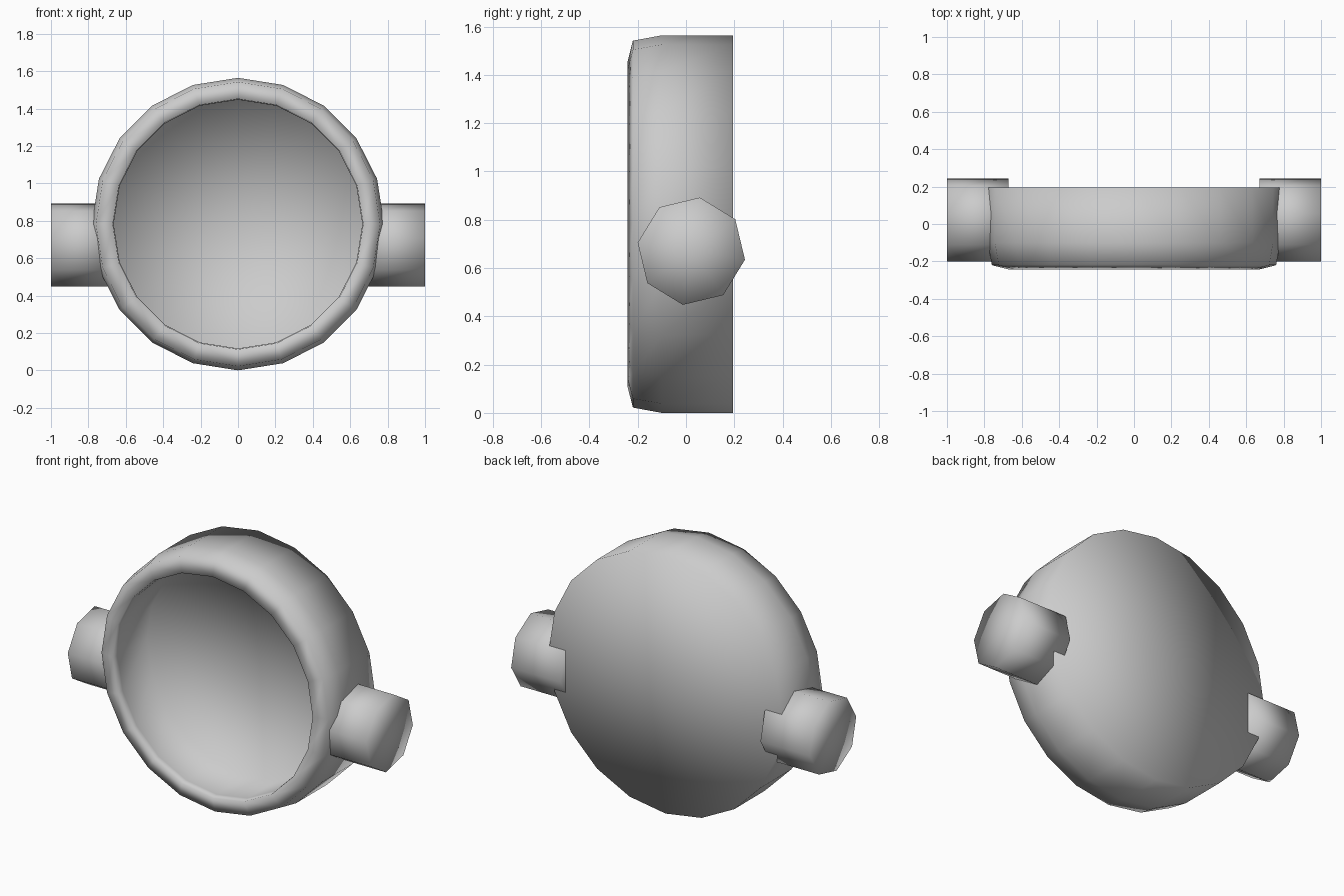
import bpy, bmesh, math

if "Cube" in bpy.data.objects:
    bpy.data.objects.remove(bpy.data.objects["Cube"])


def loft(name, rings):
    """Skin a list of equal-length vertex rings and cap both ends."""
    bm = bmesh.new()
    loops = [[bm.verts.new(p) for p in ring] for ring in rings]
    n = len(loops[0])
    for a, b in zip(loops, loops[1:]):
        for i in range(n):
            j = (i + 1) % n
            bm.faces.new((a[i], a[j], b[j], b[i]))
    caps = [bm.faces.new(loops[0]), bm.faces.new(loops[-1])]
    bmesh.ops.recalc_face_normals(bm, faces=bm.faces)
    bmesh.ops.poke(bm, faces=caps)
    for f in bm.faces:
        f.smooth = True
    mesh = bpy.data.meshes.new(name)
    bm.to_mesh(mesh)
    bm.free()
    obj = bpy.data.objects.new(name, mesh)
    bpy.context.collection.objects.link(obj)
    return obj


def dish_ring(r, y, sides=20, cz=0.782):
    return [(r * math.sin(math.tau * i / sides), y,
             cz + r * math.cos(math.tau * i / sides)) for i in range(sides)]


def pin_ring(x, r=0.225, sides=8, cy=0.022, cz=0.67):
    tilt = math.radians(-9)
    return [(x, cy + r * math.cos(tilt + math.tau * i / sides),
             cz + r * math.sin(tilt + math.tau * i / sides)) for i in range(sides)]


# Round dish: flat back, straight outer wall, rounded lip, recessed floor
profile = [(0.782, 0.195), (0.782, -0.10), (0.76, -0.22),
           (0.67, -0.243), (0.665, -0.20), (0.665, 0.08)]
loft("dish", [dish_ring(r, y) for r, y in profile])

# Octagonal side pins
for side, label in ((1, "right"), (-1, "left")):
    loft(label + "_pin", [pin_ring(side * 0.67), pin_ring(side * 1.0)])
